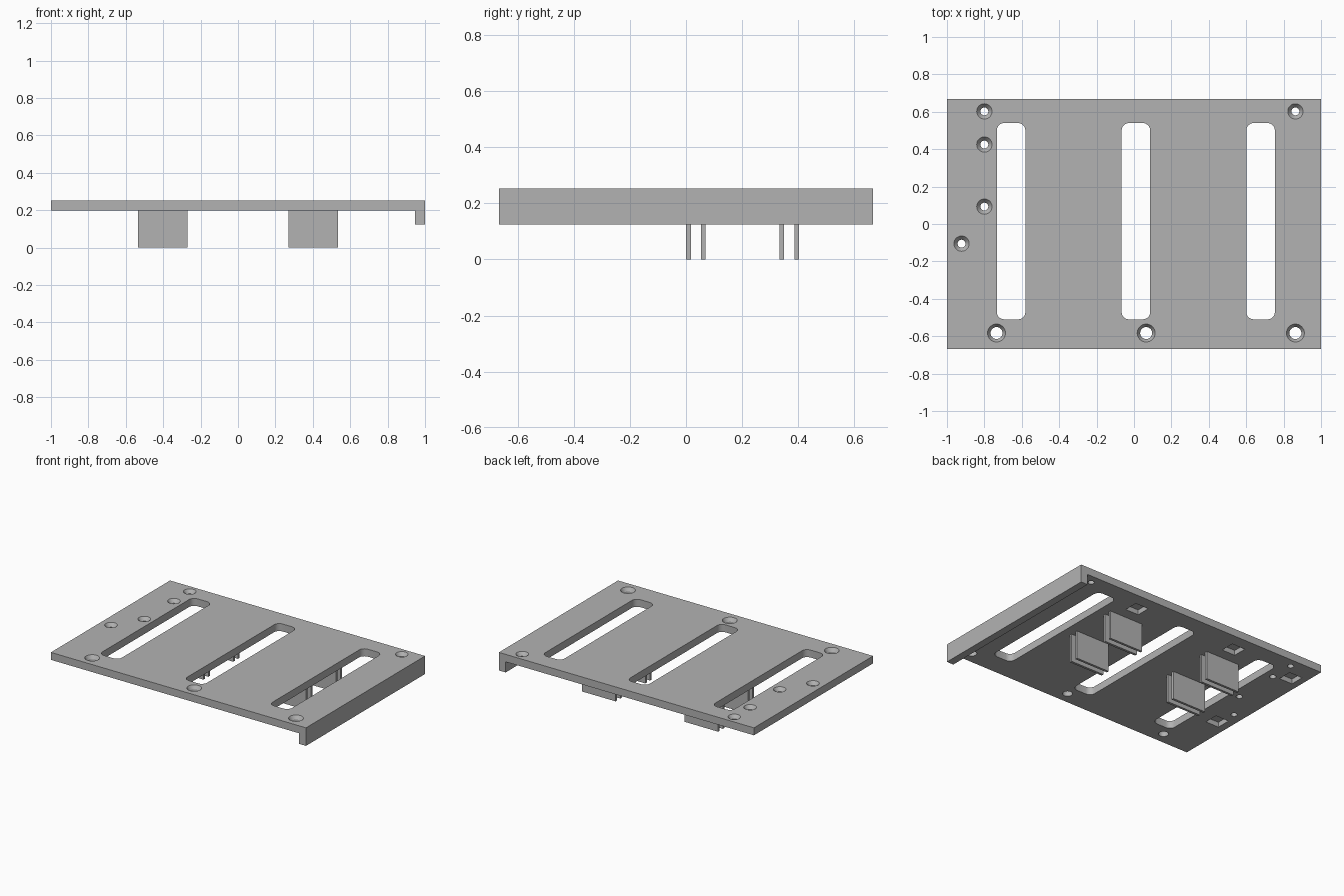
import bpy, bmesh, math

cube = bpy.data.objects.get("Cube")
if cube:
    bpy.data.objects.remove(cube, do_unlink=True)

BOTTOM, TOP, HALF_Y = 0.2, 0.253, 0.667

grey = bpy.data.materials.new("plain grey")
grey.use_nodes = True
grey.diffuse_color = (0.45, 0.45, 0.45, 1)
grey.node_tree.nodes["Principled BSDF"].inputs["Base Color"].default_value = (0.45, 0.45, 0.45, 1)


def finish(name, bm):
    bmesh.ops.recalc_face_normals(bm, faces=bm.faces)
    mesh = bpy.data.meshes.new(name)
    bm.to_mesh(mesh)
    bm.free()
    mesh.materials.append(grey)
    obj = bpy.data.objects.new(name, mesh)
    bpy.context.scene.collection.objects.link(obj)
    return obj


def loft(bm, rings):
    """Closed solid through stacked outlines with equal point counts."""
    rows = [[bm.verts.new(p) for p in ring] for ring in rings]
    n = len(rows[0])
    for low, high in zip(rows, rows[1:]):
        for i in range(n):
            j = (i + 1) % n
            bm.faces.new((low[i], low[j], high[j], high[i]))
    bm.faces.new(rows[0][::-1])
    bm.faces.new(rows[-1])


def rounded(x, y, w, d, r, z, steps=6):
    """Outline of a rectangle with round corners; a circle when w = d = 2r."""
    pts = []
    for k, (sx, sy) in enumerate(((1, 1), (-1, 1), (-1, -1), (1, -1))):
        cx, cy = x + sx * (w / 2 - r), y + sy * (d / 2 - r)
        for s in range(steps):
            a = (k + s / (steps - 1)) * math.pi / 2
            pts.append((cx + r * math.cos(a), cy + r * math.sin(a), z))
    return pts


def circle(x, y, r, z, n=32):
    return [(x + r * math.cos(i * math.tau / n), y + r * math.sin(i * math.tau / n), z)
            for i in range(n)]


def box(bm, x0, x1, y0, y1, z0, z1):
    loft(bm, [[(x0, y0, z), (x1, y0, z), (x1, y1, z), (x0, y1, z)] for z in (z0, z1)])


# Plate with the downturned lip along one side
profile = [(-1, BOTTOM), (0.947, BOTTOM), (0.947, 0.125), (1, 0.125), (1, TOP), (-1, TOP)]
bm = bmesh.new()
loft(bm, [[(x, y, z) for x, z in profile] for y in (-HALF_Y, HALF_Y)])
plate = finish("mounting_plate", bm)

cut = bmesh.new()

# Long slots
for x in (-0.657, 0.01, 0.677):
    loft(cut, [rounded(x, 0.015, 0.153, 1.05, 0.04, z) for z in (BOTTOM - 0.02, TOP + 0.02)])

# Countersunk screw holes: small ones, then large ones along the front
small = [(-0.8, 0.602), (-0.8, 0.425), (-0.8, 0.093), (-0.922, -0.105), (0.863, 0.602)]
large = [(x, -0.583) for x in (-0.735, 0.065, 0.863)]
for spots, inner, outer in ((small, 0.021, 0.041), (large, 0.032, 0.048)):
    for x, y in spots:
        levels = ((inner, BOTTOM - 0.02), (inner, TOP - 0.025), (outer, TOP), (outer, TOP + 0.02))
        loft(cut, [circle(x, y, r, z) for r, z in levels])

# Shallow square pockets on the underside
for x, y in ((0.42, 0.53), (-0.385, 0.53), (-0.9, 0.485), (-0.895, -0.24)):
    box(cut, x - 0.052, x + 0.052, y - 0.05, y + 0.05, BOTTOM - 0.02, BOTTOM + 0.035)

cutter = finish("plate_cutter", cut)
cutter.hide_render = True
mod = plate.modifiers.new("openings", "BOOLEAN")
mod.object = cutter
mod.solver = "EXACT"
bpy.context.view_layer.objects.active = plate
plate.select_set(True)
bpy.ops.object.modifier_apply(modifier=mod.name)
bpy.data.objects.remove(cutter, do_unlink=True)
bpy.ops.object.shade_smooth_by_angle(angle=math.radians(25))

# Paired clip fins under the plate
for side, x in (("right", -0.402), ("left", 0.402)):
    for place, ys in (("front", (0.0, 0.053)), ("back", (0.333, 0.386))):
        bm = bmesh.new()
        for y in ys:
            box(bm, x - 0.132, x + 0.132, y, y + 0.017, 0, BOTTOM)
        finish(f"{place}_{side}_clip_fins", bm)
